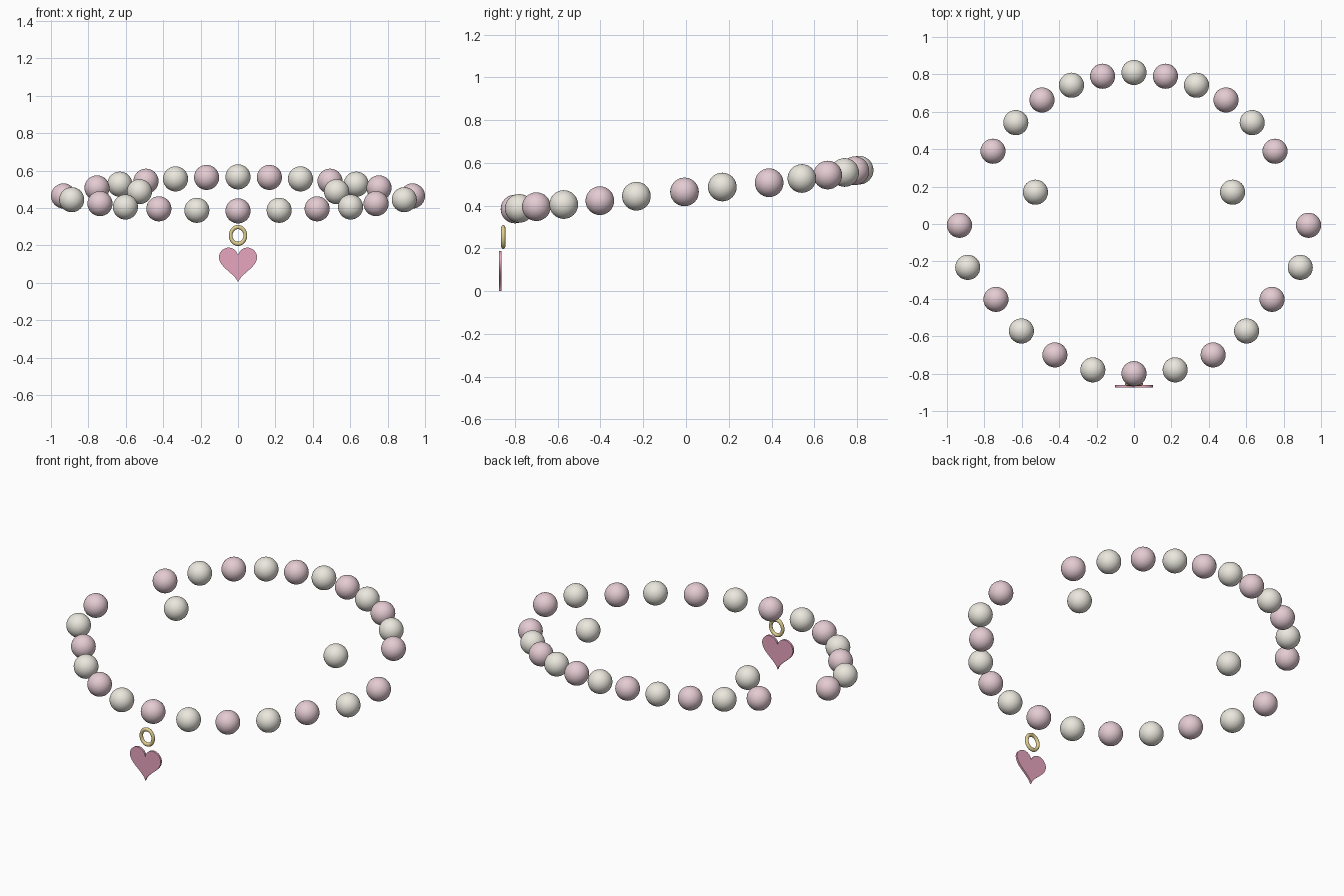
import bpy, bmesh
from math import sin, cos, pi

if "Cube" in bpy.data.objects:
    bpy.data.objects.remove(bpy.data.objects["Cube"])


def material(name, rgb):
    m = bpy.data.materials.new(name)
    m.diffuse_color = (*rgb, 1)
    m.use_nodes = True
    m.node_tree.nodes["Principled BSDF"].inputs["Base Color"].default_value = m.diffuse_color
    return m


PINK = material("pink_pearl", (0.78, 0.60, 0.65))
CREAM = material("cream_pearl", (0.83, 0.80, 0.73))
GOLD = material("gold", (0.75, 0.62, 0.28))
ROSE = material("rose_enamel", (0.80, 0.38, 0.52))


def smooth(ob, mat):
    ob.data.materials.append(mat)
    bpy.ops.object.select_all(action='DESELECT')
    ob.select_set(True)
    bpy.context.view_layer.objects.active = ob
    bpy.ops.object.shade_smooth_by_angle(angle=0.6)


def bead(name, loc, mat):
    bpy.ops.mesh.primitive_uv_sphere_add(segments=32, ring_count=16, radius=0.067, location=loc)
    ob = bpy.context.object
    ob.name = name
    smooth(ob, mat)


# Beads: half the strand from front to back, mirrored in x, alternating colours
half = [(0, -0.80, 0.384), (0.22, -0.78, 0.387), (0.423, -0.70, 0.395),
        (0.602, -0.572, 0.405), (0.738, -0.403, 0.423), (0.889, -0.232, 0.444),
        (0.933, -0.007, 0.464), (0.527, 0.170, 0.487), (0.754, 0.389, 0.507),
        (0.632, 0.542, 0.527), (0.492, 0.663, 0.543), (0.334, 0.742, 0.555),
        (0.168, 0.790, 0.563), (0, 0.810, 0.566)]
for i, (x, y, z) in enumerate(half):
    mat = CREAM if i % 2 else PINK
    bead(f"bead_right_{i}" if x else f"bead_centre_{i}", (x, y, z), mat)
    if x:
        bead(f"bead_left_{i}", (-x, y, z), mat)

# Oval jump ring facing the front
bpy.ops.mesh.primitive_torus_add(major_segments=40, minor_segments=12, major_radius=0.04,
                                 minor_radius=0.01, location=(0, -0.855, 0.253),
                                 rotation=(pi / 2, 0, 0))
ring = bpy.context.object
ring.name = "jump_ring"
ring.scale = (0.98, 1.12, 1)
smooth(ring, GOLD)

# Flat heart charm extruded from a parametric outline
bm = bmesh.new()
N = 64
outline = []
for k in range(N):
    t = 2 * pi * k / N
    x = 16 * sin(t) ** 3
    z = 13 * cos(t) - 5 * cos(2 * t) - 2 * cos(3 * t) - cos(4 * t)
    outline.append(bm.verts.new((x * 0.00635, -0.874, (z + 17) * 0.0065)))
face = bm.faces.new(outline)
ext = bmesh.ops.extrude_face_region(bm, geom=[face])
back = [v for v in ext["geom"] if isinstance(v, bmesh.types.BMVert)]
bmesh.ops.translate(bm, verts=back, vec=(0, 0.012, 0))
bmesh.ops.recalc_face_normals(bm, faces=bm.faces)
mesh = bpy.data.meshes.new("heart_charm")
bm.to_mesh(mesh)
bm.free()
heart = bpy.data.objects.new("heart_charm", mesh)
bpy.context.collection.objects.link(heart)
smooth(heart, ROSE)
